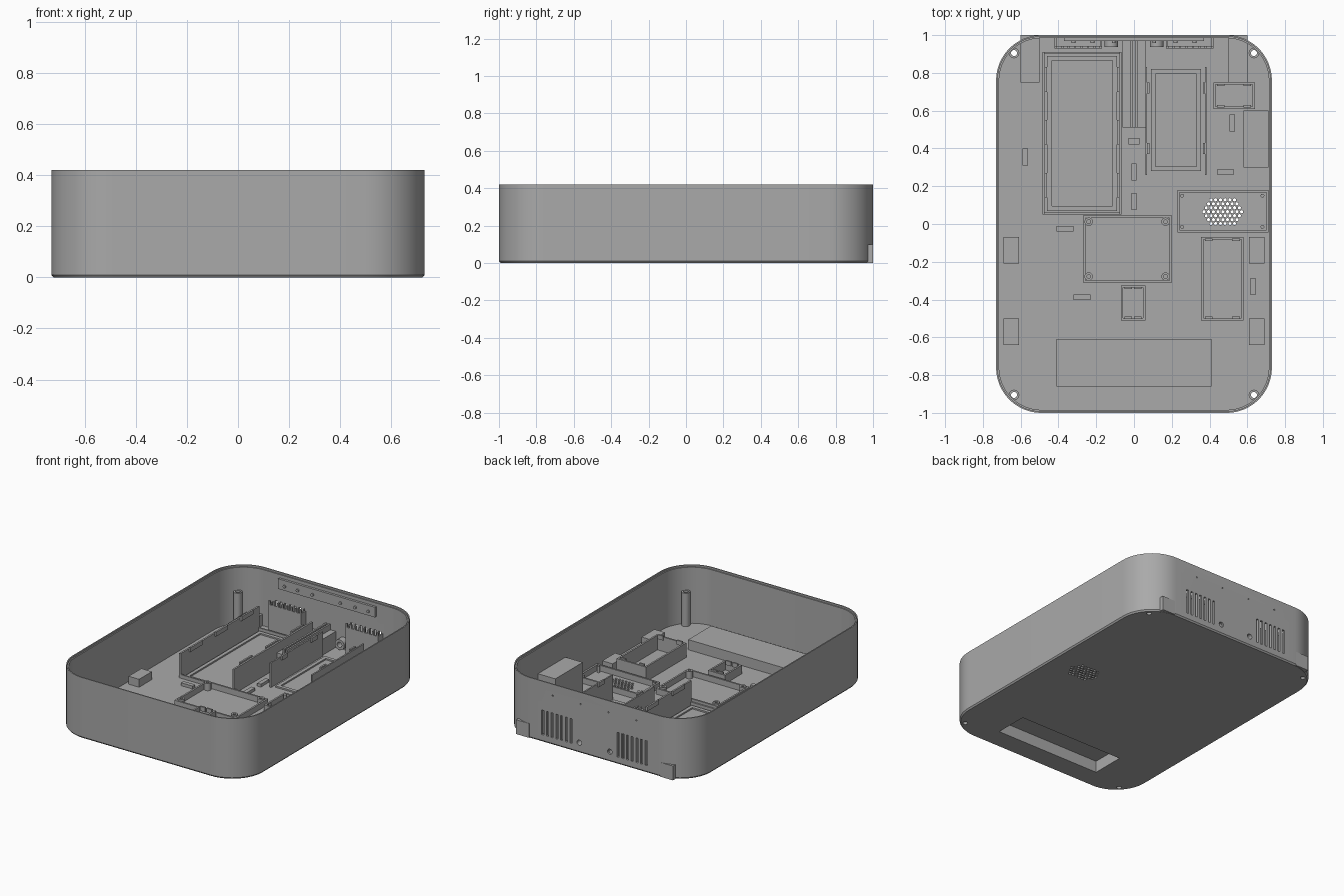
import bpy, bmesh, math
from mathutils import Matrix, Vector

scene_cube = bpy.data.objects.get("Cube")
if scene_cube:
    bpy.data.objects.remove(scene_cube, do_unlink=True)

grey = bpy.data.materials.new("plain_grey")
grey.use_nodes = True
grey.diffuse_color = (0.4, 0.4, 0.4, 1)
grey.node_tree.nodes["Principled BSDF"].inputs["Base Color"].default_value = grey.diffuse_color

FLOOR = 0.02
HEIGHT = 0.42
HALF_X, HALF_Y, CORNER = 0.73, 1.0, 0.24


def finish(name, bm, smooth=False):
    bmesh.ops.recalc_face_normals(bm, faces=bm.faces)
    mesh = bpy.data.meshes.new(name)
    bm.to_mesh(mesh)
    bm.free()
    mesh.materials.append(grey)
    obj = bpy.data.objects.new(name, mesh)
    bpy.context.collection.objects.link(obj)
    if smooth:
        smooth_sharp(obj)
    return obj


def smooth_sharp(obj):
    bpy.ops.object.select_all(action='DESELECT')
    obj.select_set(True)
    bpy.context.view_layer.objects.active = obj
    bpy.ops.object.shade_smooth_by_angle(angle=math.radians(30))


def add_box(bm, x0, x1, y0, y1, z0, z1):
    centre = Vector((x0 + x1, y0 + y1, z0 + z1)) / 2
    size = Matrix.Diagonal((x1 - x0, y1 - y0, z1 - z0, 1))
    bmesh.ops.create_cube(bm, size=1, matrix=Matrix.Translation(centre) @ size)


def add_rod(bm, centre, radius, length, axis='Z', sides=16):
    turn = Matrix.Rotation(math.pi / 2, 4, 'X') if axis == 'Y' else Matrix.Identity(4)
    bmesh.ops.create_cone(bm, cap_ends=True, segments=sides, radius1=radius, radius2=radius,
                          depth=length, matrix=Matrix.Translation(centre) @ turn)


def add_loft(bm, loops, closed=False):
    rings = [[bm.verts.new(p) for p in loop] for loop in loops]
    pairs = list(zip(rings, rings[1:]))
    if closed:
        pairs.append((rings[-1], rings[0]))
    else:
        bm.faces.new(rings[0])
        bm.faces.new(rings[-1])
    for a, b in pairs:
        for i in range(len(a)):
            j = (i + 1) % len(a)
            bm.faces.new((a[i], a[j], b[j], b[i]))


def add_tube(bm, x, y, outer, inner, z0, z1, sides=20):
    def circle(r, z):
        turns = [math.tau * i / sides for i in range(sides)]
        return [(x + r * math.cos(t), y + r * math.sin(t), z) for t in turns]
    add_loft(bm, [circle(outer, z0), circle(outer, z1), circle(inner, z1), circle(inner, z0)], True)


def outline(inset, z, steps=16):
    r = CORNER - inset
    points = []
    for k, (sx, sy) in enumerate([(1, 1), (-1, 1), (-1, -1), (1, -1)]):
        for i in range(steps + 1):
            t = (k + i / steps) * math.pi / 2
            points.append((sx * (HALF_X - CORNER) + r * math.cos(t),
                           sy * (HALF_Y - CORNER) + r * math.sin(t), z))
    return points


def box(name, *extent):
    bm = bmesh.new()
    add_box(bm, *extent)
    return finish(name, bm)


def tray(name, x0, x1, y0, y1, top, wall=0.012):
    bm = bmesh.new()

    def rect(d, z):
        return [(x0 + d, y0 + d, z), (x1 - d, y0 + d, z), (x1 - d, y1 - d, z), (x0 + d, y1 - d, z)]
    add_loft(bm, [rect(0, FLOOR), rect(0, top), rect(wall, top), rect(wall, FLOOR)], True)
    return finish(name, bm)


POSTS = [(sx * 0.635, sy * 0.905) for sx in (-1, 1) for sy in (-1, 1)]

# Open shell with bevelled foot and stepped rim
bm = bmesh.new()
add_loft(bm, [outline(0.008, 0), outline(0, 0.01), outline(0, HEIGHT), outline(0.008, HEIGHT),
              outline(0.008, HEIGHT - 0.012), outline(0.016, HEIGHT - 0.012), outline(0.016, FLOOR)])
shell = finish("outer_shell", bm)

# Openings: rear vents, sockets, pin holes, speaker grille, screw holes, underside pocket
bm = bmesh.new()
for side in (-1, 1):
    for i in range(7):
        x = side * (0.18 + i * 0.036)
        add_box(bm, x - 0.008, x + 0.008, 0.9, 1.1, 0.05, 0.22)
    add_rod(bm, (side * 0.117, 1, 0.07), 0.018, 0.2, 'Y')
    for x in (0.107, 0.32):
        add_rod(bm, (side * x, 1, 0.34), 0.005, 0.2, 'Y', 8)
for row in range(-3, 4):
    count = 9 - abs(row)
    for i in range(count):
        add_rod(bm, (0.47 + (i - (count - 1) / 2) * 0.025, 0.065 + row * 0.021, 0), 0.009, 0.1, sides=6)
for x, y in POSTS:
    add_rod(bm, (x, y, 0), 0.016, 0.1)
add_box(bm, -0.4, 0.4, -0.85, -0.62, -0.1, 0.1)
cutter = finish("opening_cutter", bm)
cutter.hide_render = True
cut = shell.modifiers.new("openings", 'BOOLEAN')
cut.operation, cut.solver, cut.object = 'DIFFERENCE', 'EXACT', cutter
bpy.context.view_layer.objects.active = shell
bpy.ops.object.modifier_apply(modifier=cut.name)
bpy.data.objects.remove(cutter, do_unlink=True)
smooth_sharp(shell)

# Corner screw posts
bm = bmesh.new()
for x, y in POSTS:
    add_tube(bm, x, y, 0.028, 0.016, FLOOR, 0.25)
finish("corner_posts", bm, True)

# Raised cover over the underside pocket
tray("pocket_walls", -0.41, 0.41, -0.86, -0.61, 0.08, 0.01)
box("pocket_cover", -0.41, 0.41, -0.86, -0.61, 0.08, 0.09)

# Long bay on the -x side: tall side walls, low end lips, clips, raised frame
bm = bmesh.new()
for x in (-0.485, -0.077):
    add_box(bm, x, x + 0.012, 0.05, 0.91, FLOOR, 0.19)
for y in (0.05, 0.9):
    add_box(bm, -0.48, -0.07, y, y + 0.01, FLOOR, 0.045)
for y in (0.14, 0.42, 0.7):
    for x in (-0.473, -0.089):
        add_box(bm, x, x + 0.012, y, y + 0.13, 0.17, 0.2)
finish("long_bay_walls", bm)
tray("long_bay_frame", -0.46, -0.09, 0.07, 0.89, 0.03, 0.025)

# Narrow bay on the +x side
bm = bmesh.new()
for x in (0.06, 0.375):
    add_box(bm, x, x + 0.01, 0.26, 0.83, FLOOR, 0.19)
for y in (0.37, 0.69):
    for x in (0.07, 0.365):
        add_box(bm, x, x + 0.012, y, y + 0.06, 0.17, 0.2)
finish("narrow_bay_walls", bm)
tray("narrow_bay_frame", 0.09, 0.355, 0.28, 0.82, 0.03, 0.025)

# Central cable channel with twin ridges
bm = bmesh.new()
add_box(bm, -0.06, 0.06, 0.51, 0.985, FLOOR, 0.13)
for x in (-0.018, 0.006):
    add_box(bm, x, x + 0.012, 0.51, 0.985, 0.13, 0.17)
finish("cable_channel", bm)
box("channel_clip", -0.03, 0.03, 0.42, 0.455, FLOOR, 0.06)

# Centre board bay with standoffs
tray("board_bay", -0.27, 0.2, -0.31, 0.045, 0.06)
bm = bmesh.new()
for x in (-0.24, 0.167):
    for y in (-0.278, 0.012):
        add_tube(bm, x, y, 0.022, 0.01, FLOOR, 0.07)
finish("board_standoffs", bm, True)

# Speaker bay with pins
tray("speaker_bay", 0.23, 0.713, -0.045, 0.18, 0.06)
bm = bmesh.new()
for x in (0.255, 0.68):
    for y in (-0.015, 0.15):
        add_rod(bm, (x, y, 0.04), 0.01, 0.05)
finish("speaker_pins", bm, True)

# Small trays, each with snap tabs at both ends
for name, x0, x1, y0, y1, top in [("battery_tray", 0.355, 0.58, -0.51, -0.07, 0.12),
                                  ("sensor_tray", -0.07, 0.06, -0.51, -0.325, 0.08),
                                  ("switch_tray", 0.42, 0.64, 0.61, 0.75, 0.08)]:
    tray(name, x0, x1, y0, y1, top)
    bm = bmesh.new()
    for x in (x0 + 0.02, x1 - 0.06):
        for y in (y0 + 0.008, y1 - 0.02):
            add_box(bm, x, x + 0.04, y, y + 0.012, top - 0.02, top + 0.01)
    finish(name + "_tabs", bm)

# Side mount and support blocks
box("side_mount", 0.58, 0.713, 0.3, 0.6, FLOOR, 0.235)
for side, label in ((-1, "right"), (1, "left")):
    for y, place in ((-0.64, "front"), (-0.21, "middle")):
        box(f"{label}_{place}_block", side * 0.65 - 0.04, side * 0.65 + 0.04, y, y + 0.14, FLOOR, 0.075)

# Small cable anchors on the floor: centre and direction
bm = bmesh.new()
for x, y, along_x in [(-0.575, 0.355, 0), (0.52, 0.535, 0), (0.485, 0.275, 1), (-0.365, -0.025, 1),
                      (-0.275, -0.388, 1), (0.63, -0.33, 0), (0, 0.275, 0), (0, 0.12, 0)]:
    dx, dy = (0.045, 0.014) if along_x else (0.014, 0.045)
    add_box(bm, x - dx, x + dx, y - dy, y + dy, FLOOR, 0.04)
finish("cable_anchors", bm)

# Rear wall fittings: vent guards with teeth, socket sleeves, square corner tabs
for side, label in ((-1, "right"), (1, "left")):
    bm = bmesh.new()
    mid = side * 0.295
    add_box(bm, mid - 0.125, mid + 0.125, 0.93, 0.94, FLOOR, 0.21)
    for i in range(8):
        x = mid - 0.125 + i * 0.034
        add_box(bm, x, x + 0.012, 0.93, 0.942, 0.21, 0.235)
    for x in (mid - 0.125, mid + 0.115):
        add_box(bm, x, x + 0.01, 0.94, 0.985, FLOOR, 0.21)
    finish(label + "_vent_guard", bm)
    bm = bmesh.new()
    add_tube(bm, 0, 0, 0.036, 0.018, -0.025, 0.025)
    bmesh.ops.transform(bm, verts=bm.verts, matrix=Matrix.Translation((side * 0.12, 0.963, 0.07))
                        @ Matrix.Rotation(math.pi / 2, 4, 'X'))
    finish(label + "_socket_sleeve", bm, True)
    box(label + "_corner_tab", side * 0.55 - 0.05, side * 0.55 + 0.05, 0.75, 1, 0.001, 0.1)

# Perforated strip inside the rear wall
strip = bmesh.new()
add_box(strip, -0.37, 0.37, 0.968, 0.985, 0.315, 0.385)
for x in (-0.32, -0.22, -0.107, 0.107, 0.22, 0.32):
    add_rod(strip, (x, 0.965, 0.345), 0.01, 0.012, 'Y', 12)
finish("rear_strip", strip)
